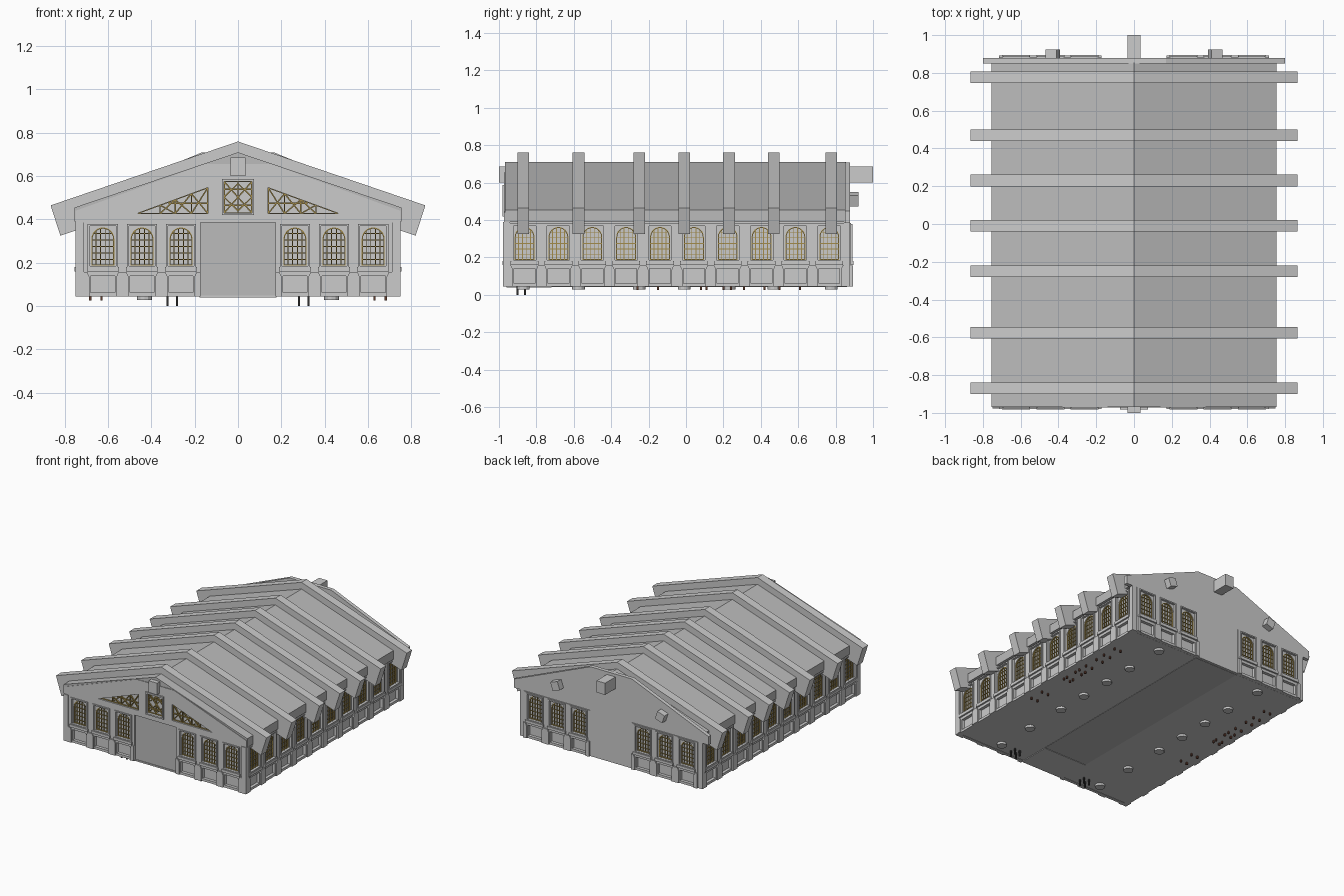
import bpy, bmesh, math
from mathutils import Matrix, Vector

if "Cube" in bpy.data.objects:
    bpy.data.objects.remove(bpy.data.objects["Cube"])

def material(name, col):
    m = bpy.data.materials.new(name)
    m.diffuse_color = (*col, 1)
    m.use_nodes = True
    m.node_tree.nodes["Principled BSDF"].inputs["Base Color"].default_value = m.diffuse_color
    return m

GOLD = material("gilded_bars", (0.36, 0.26, 0.07))
DARK = material("dark_grey", (0.5, 0.5, 0.5))
BLACK = material("black_legs", (0.03, 0.03, 0.03))
BROWN = material("brown_legs", (0.13, 0.05, 0.03))

# ---- helpers: flat outlines (u, v) extruded along w ----
def rect(u0, u1, v0, v1):
    return [(u0, v0), (u1, v0), (u1, v1), (u0, v1)]

def mirror(loop):
    return [(-u, v) for u, v in reversed(loop)]

def bar(a, b, t=0.006):
    a, b = Vector(a), Vector(b)
    d = (b - a).normalized() * t / 2
    n = Vector((-d.y, d.x))
    return [tuple(p) for p in (a - n, b - n, b + n, a + n)]

def plates(name, parts, mat=None):
    """parts: list of (loops, w0, w1); inner loops become holes."""
    bm = bmesh.new()
    for loops, w0, w1 in parts:
        cu = bpy.data.curves.new("tmp", 'CURVE')
        cu.dimensions, cu.fill_mode, cu.extrude = '2D', 'BOTH', (w1 - w0) / 2
        for loop in loops:
            s = cu.splines.new('POLY')
            s.points.add(len(loop) - 1)
            for p, (u, v) in zip(s.points, loop):
                p.co = (u, v, 0, 1)
            s.use_cyclic_u = True
        ob = bpy.data.objects.new("tmp", cu)
        bpy.context.collection.objects.link(ob)
        dg = bpy.context.evaluated_depsgraph_get()
        me = bpy.data.meshes.new_from_object(ob.evaluated_get(dg))
        me.transform(Matrix.Translation((0, 0, (w0 + w1) / 2)))
        bm.from_mesh(me)
        bpy.data.objects.remove(ob)
        bpy.data.curves.remove(cu)
        bpy.data.meshes.remove(me)
    bmesh.ops.remove_doubles(bm, verts=bm.verts, dist=1e-5)
    bmesh.ops.recalc_face_normals(bm, faces=bm.faces)
    me = bpy.data.meshes.new(name)
    bm.to_mesh(me)
    bm.free()
    for p in me.polygons:
        p.use_smooth = False
    me.materials.clear()
    if mat:
        me.materials.append(mat)
    return me

def place(name, me, loc=(0, 0, 0), turn=0):
    """Stand a plate upright: turn 0 faces the front, 90 right, 180 back."""
    ob = bpy.data.objects.new(name, me)
    ob.location = loc
    ob.rotation_euler = (math.pi / 2, 0, math.radians(turn))
    bpy.context.collection.objects.link(ob)
    return ob

def cuts(name, profile, y0, y1, mat=None):
    """Front profile extruded from y0 to y1."""
    return place(name, plates(name, [([profile], -y1, -y0)], mat))

# ---- hall body, roof and ridge beam ----
half = [(0.72, 0.044), (0.72, 0.42), (0, 0.67)]
cuts("hall_body", half + mirror(half)[1:], -0.945, 0.86)
cuts("roof", [(0, 0.71), (-0.755, 0.455), (-0.755, 0.39), (0, 0.645), (0.755, 0.39), (0.755, 0.455)],
     -0.968, 0.855, DARK)
cuts("ridge_beam", rect(-0.035, 0.035, 0.60, 0.687), -1.0, 1.0)

# ---- big rafters over the roof ----
BEAM_Y = [-0.87, -0.575, -0.25, -0.01, 0.23, 0.47, 0.777]
rafter = plates("rafter", [([[(0, 0.76), (-0.865, 0.465), (-0.82, 0.325), (0, 0.605),
                              (0.82, 0.325), (0.865, 0.465)]], -0.031, 0.031)])
for y in BEAM_Y:
    place("rafter", rafter, (0, y, 0))

# ---- window bay: wall, arch, rim, sill, plinth ----
R, SPRING, SILL = 0.053, 0.31, 0.187
arch = [(-R, SILL), (R, SILL)] + [(R * math.cos(a), SPRING + R * math.sin(a))
                                  for a in [math.pi * i / 12 for i in range(13)]]
H = 0.0905
base = [(0.062, 0.044), (H, 0.044), (H, 0.157), (0.072, 0.157), (0.062, 0.135)]
bay = plates("window_bay", [
    ([rect(-H, H, 0.044, 0.385), rect(-0.062, 0.062, 0.183, 0.370), rect(-0.056, 0.056, 0.062, 0.140)], 0, 0.022),
    ([rect(-0.062, 0.062, 0.183, 0.370), arch], 0, 0.013),
    ([rect(-0.070, 0.070, 0.178, 0.378), rect(-0.060, 0.060, 0.186, 0.369)], 0.0, 0.029),
    ([rect(-0.074, 0.074, 0.160, 0.180)], 0, 0.034),
    ([base], 0, 0.031), ([mirror(base)], 0, 0.031)])

# gilded lattice following the arch
inner = [(u * 0.9, SPRING + (v - SPRING) * 0.9 if v > SPRING else v + (0.005 if v < 0.2 else 0)) for u, v in arch]
grid = [([arch, inner], 0.002, 0.010)]
for u in (-0.032, -0.011, 0.011, 0.032):
    grid.append(([rect(u - 0.002, u + 0.002, SILL, SPRING + math.sqrt(R * R - u * u))], 0.002, 0.008))
for v in (0.215, 0.245, 0.275, 0.305, 0.335):
    w = R if v < SPRING else math.sqrt(R * R - (v - SPRING) ** 2)
    grid.append(([rect(-w, w, v - 0.002, v + 0.002)], 0.002, 0.007))
grille = plates("window_grille", grid, GOLD)

def add_bay(side, loc, turn):
    place(side + "_window_bay", bay, loc, turn)
    place(side + "_window_grille", grille, loc, turn)

for x in (-0.624, -0.443, -0.263, 0.263, 0.443, 0.624):
    add_bay("front", (x, -0.948, 0), 0)
    add_bay("back", (x, 0.861, 0), 180)
for i in range(10):
    y = -0.863 + 0.181 * i
    add_bay("right", (0.72, y, 0), 90)
    add_bay("left", (-0.72, y, 0), -90)

# ---- corner posts ----
for s in (-1, 1):
    post = rect(*sorted((s * 0.712, s * 0.75)), 0.044, 0.39)
    cuts("front_corner_post", post, -0.978, -0.94)
    cuts("back_corner_post", post, 0.845, 0.878)

# ---- front gable with three openings ----
tri = [(-0.467, 0.427), (-0.139, 0.427), (-0.139, 0.547)]
mid = rect(-0.064, 0.064, 0.430, 0.575)
side = [(0.75, 0.385), (0.75, 0.44), (0.155, 0.655)]
place("front_gable", plates("front_gable", [
    ([side + mirror(side), tri, mirror(tri), mid], 0, 0.024),
    ([rect(-0.073, 0.073, 0.42, 0.587), mid], 0, 0.034)]), (0, -0.948, 0))

# gable lattice: rims, posts, rails and diagonals
lat = []
top = lambda u: 0.427 + 0.12 * (u + 0.467) / 0.328
lines = [(tri[i], tri[(i + 1) % 3]) for i in range(3)]
us = [-0.36, -0.29, -0.215, -0.139]
lines += [((u, 0.427), (u, top(u))) for u in us[:3]]
for a, b in zip(us, us[1:]):
    lines += [((a, 0.427), (b, top(b))), ((a, top(a)), (b, 0.427))]
lines.append(((-0.32, 0.475), (-0.139, 0.475)))
lines += [((-u, v), (-p, q)) for (u, v), (p, q) in [(l[0], l[1]) for l in lines]]
lines += [(mid[i], mid[(i + 1) % 4]) for i in range(4)]
for v in (0.465, 0.54):
    lines.append(((-0.064, v), (0.064, v)))
c = [(-0.064, 0.503), (0, 0.44), (0.064, 0.503), (0, 0.566)]
lines += [(c[i], c[(i + 1) % 4]) for i in range(4)]
lines += [(mid[0], mid[2]), (mid[1], mid[3]), ((0, 0.43), (0, 0.575))]
place("gable_lattice", plates("gable_lattice", [([bar(a, b)], 0.004, 0.014) for a, b in lines], GOLD), (0, -0.948, 0))

# ---- entrance panel, back gable wall, tilted beam ends ----
cuts("entrance_panel", rect(-0.178, 0.178, 0.046, 0.387), -0.955, -0.94, DARK)
slope = [(0.8, 0.385), (0.8, 0.448), (0.17, 0.708)]
cuts("back_gable", slope + mirror(slope), 0.85, 0.878)
cuts("back_wall_centre", rect(-0.178, 0.178, 0.044, 0.39), 0.85, 0.878)
for s in (-1, 1):
    end = bar((s * 0.401, 0.521), (s * 0.459, 0.501), 0.062)
    cuts("back_beam_end", end, 0.86, 0.923)

# ---- underside: aisle, front step, column feet, table legs ----
def solids(name, items, mat=None):
    """items: (x, y, z0, z1, size, round)"""
    bm = bmesh.new()
    for x, y, z0, z1, size, rnd in items:
        m = Matrix.Translation((x, y, (z0 + z1) / 2))
        if rnd:
            bmesh.ops.create_cone(bm, cap_ends=True, segments=12, radius1=size, radius2=size,
                                  depth=z1 - z0, matrix=m)
        else:
            bmesh.ops.create_cube(bm, size=1, matrix=m @ Matrix.Diagonal((size, size, z1 - z0, 1)))
    me = bpy.data.meshes.new(name)
    bm.to_mesh(me)
    bm.free()
    if mat:
        me.materials.append(mat)
    bpy.context.collection.objects.link(bpy.data.objects.new(name, me))

cuts("aisle_floor", rect(-0.178, 0.178, 0.042, 0.05), -0.72, 0.86, DARK)
cuts("front_step", rect(-0.178, 0.178, 0.039, 0.05), -0.96, -0.72)
solids("column_feet", [(s * 0.432, y, 0.028, 0.06, 0.034, True) for s in (-1, 1) for y in BEAM_Y])
solids("entrance_table_legs", [(s * x, y, 0, 0.06, 0.01, False) for s in (-1, 1)
                               for x in (0.282, 0.325) for y in (-0.9, -0.86)], BLACK)
solids("side_table_legs", [(s * x, y, 0.026, 0.06, 0.01, False) for s in (-1, 1) for x in (0.63, 0.682)
                           for y in (-0.26, -0.15, 0.08, 0.11, 0.2, 0.24, 0.31, 0.42, 0.5, 0.61)], BROWN)
